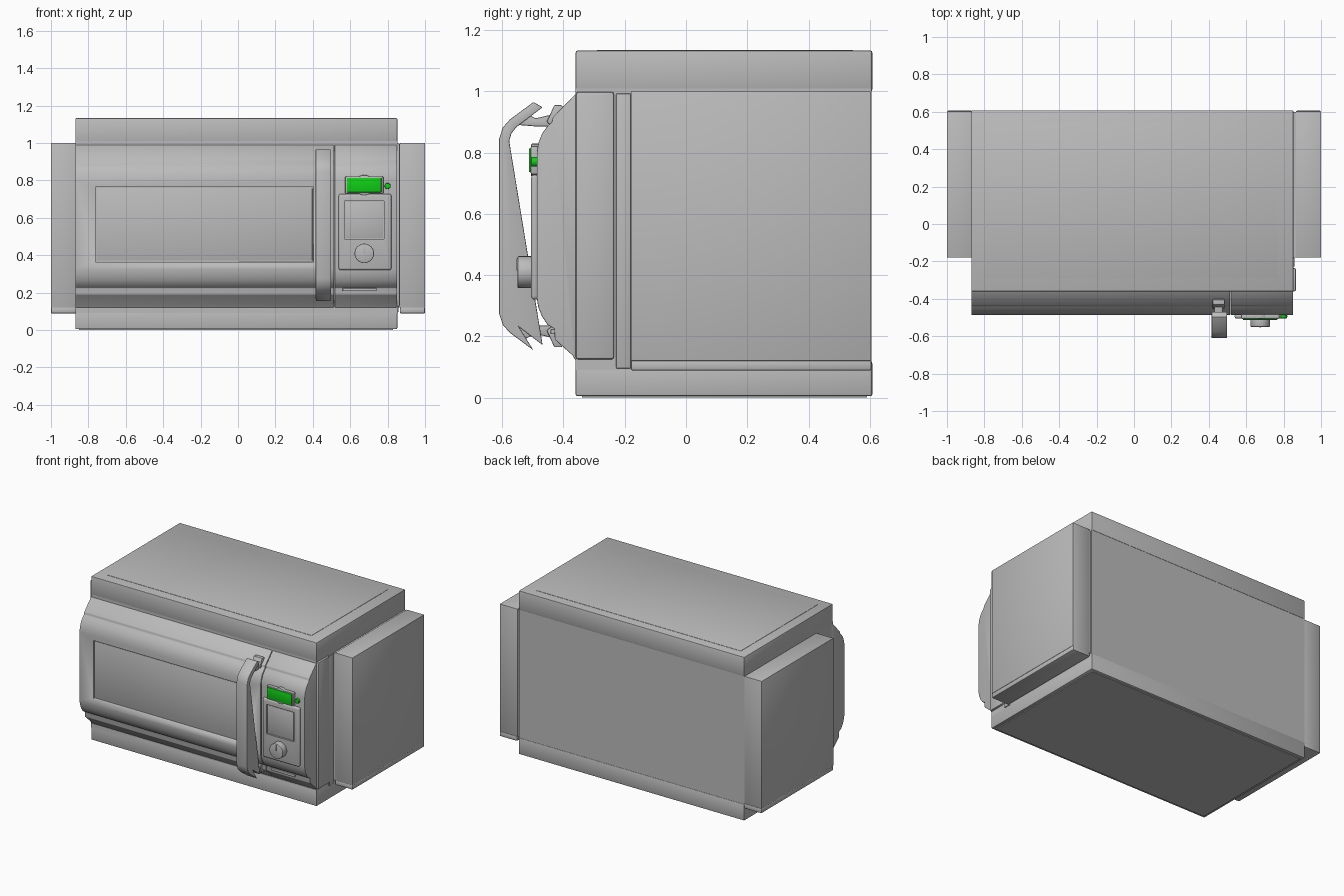
import bpy, bmesh, math
from mathutils import Matrix

cube = bpy.data.objects.get("Cube")
if cube:
    bpy.data.objects.remove(cube, do_unlink=True)


def material(name, rgb):
    mat = bpy.data.materials.new(name)
    mat.use_nodes = True
    mat.diffuse_color = (*rgb, 1)
    mat.node_tree.nodes["Principled BSDF"].inputs["Base Color"].default_value = (*rgb, 1)
    return mat


GREY = material("grey metal", (0.5, 0.5, 0.5))
GREEN = material("display green", (0.005, 0.62, 0.008))


def finish(name, bm, mat=GREY, bevel=0, segments=2):
    bmesh.ops.recalc_face_normals(bm, faces=bm.faces)
    mesh = bpy.data.meshes.new(name)
    bm.to_mesh(mesh)
    bm.free()
    mesh.materials.append(mat)
    obj = bpy.data.objects.new(name, mesh)
    bpy.context.collection.objects.link(obj)
    bpy.ops.object.select_all(action='DESELECT')
    obj.select_set(True)
    bpy.context.view_layer.objects.active = obj
    if bevel:
        mod = obj.modifiers.new("Rounded edges", 'BEVEL')
        mod.width, mod.segments, mod.limit_method = bevel, segments, 'ANGLE'
        bpy.ops.object.modifier_apply(modifier=mod.name)
    bpy.ops.object.shade_smooth_by_angle(angle=math.radians(32))
    return obj


def box(name, x, y, z, mat=GREY, bevel=0.004, segments=2):
    bm = bmesh.new()
    bmesh.ops.create_cube(bm, size=1)
    for v in bm.verts:
        v.co = [a + (c + 0.5) * (b - a) for c, (a, b) in zip(v.co, (x, y, z))]
    return finish(name, bm, mat, bevel, segments)


def extrude(name, points, x, bevel=0.003):
    """Sweep a y-z outline along x."""
    bm = bmesh.new()
    face = bm.faces.new([bm.verts.new((x[0], y, z)) for y, z in points])
    out = bmesh.ops.extrude_face_region(bm, geom=[face])
    bmesh.ops.translate(bm, vec=(x[1] - x[0], 0, 0),
                        verts=[g for g in out["geom"] if isinstance(g, bmesh.types.BMVert)])
    return finish(name, bm, GREY, bevel)


def disc(name, x, z, y, radius, mat=GREY, bevel=0.004):
    bm = bmesh.new()
    bmesh.ops.create_cone(bm, cap_ends=True, segments=32, radius1=radius, radius2=radius,
                          depth=y[1] - y[0],
                          matrix=Matrix.Translation((x, sum(y) / 2, z))
                          @ Matrix.Rotation(math.pi / 2, 4, 'X'))
    return finish(name, bm, mat, bevel)


def carve(obj, x, y, z):
    cutter = box("recess_cutter", x, y, z, bevel=0)
    cutter.hide_render = True
    mod = obj.modifiers.new("Recess", 'BOOLEAN')
    mod.operation, mod.object, mod.solver = 'DIFFERENCE', cutter, 'EXACT'
    bpy.context.view_layer.objects.active = obj
    bpy.ops.object.modifier_apply(modifier=mod.name)
    bpy.data.objects.remove(cutter, do_unlink=True)


# Casing
WIDTH = (-0.87, 0.852)
box("oven_body", WIDTH, (-0.36, 0.605), (0.09, 1.01), bevel=0)
box("top_cover", WIDTH, (-0.36, 0.608), (1.0, 1.133), bevel=0.006)
box("top_raised_panel", (-0.8, 0.765), (-0.29, 0.545), (1.12, 1.135), bevel=0.001)
box("base", WIDTH, (-0.36, 0.608), (0.005, 0.118), bevel=0.006)
box("underside_plate", (-0.85, 0.83), (-0.34, 0.59), (0, 0.02), bevel=0)

# Side housings with their bottom ledges
for side, x in (("right", (-1, -0.865)), ("left", (0.865, 1))):
    box(side + "_side_housing", x, (-0.18, 0.603), (0.12, 1.0), bevel=0.003)
    box(side + "_side_ledge", x, (-0.18, 0.606), (0.088, 0.123), bevel=0.008)
box("left_housing_joint", (0.84, 0.87), (-0.178, 0.598), (0.12, 0.995), bevel=0)
box("left_front_trim", (0.83, 0.866), (-0.36, -0.235), (0.125, 0.998), bevel=0.008)
box("left_rear_trim", (0.83, 0.858), (-0.228, -0.18), (0.095, 0.993))

# Bulging front, split into door and control section
front = [(-0.34, 0.997), (-0.362, 0.99), (-0.435, 0.915), (-0.438, 0.9), (-0.452, 0.887),
         (-0.47, 0.862), (-0.482, 0.832), (-0.487, 0.8),
         (-0.487, 0.325), (-0.482, 0.295), (-0.47, 0.265), (-0.452, 0.238), (-0.43, 0.225),
         (-0.428, 0.19), (-0.37, 0.138), (-0.36, 0.12), (-0.34, 0.12)]
door = extrude("door", front, (-0.87, 0.513))
control = extrude("control_section", front, (0.517, 0.85))
carve(door, (-0.763, 0.403), (-0.55, -0.472), (0.365, 0.766))
box("door_window", (-0.757, 0.397), (-0.478, -0.465), (0.371, 0.76), bevel=0.002)

# Handle, symmetric about its mid height
MID = 0.56


def flip(points):
    return [(y, 2 * MID - z) for y, z in points]


outer = [(-0.498, 0.965), (-0.575, 0.908), (-0.598, 0.882), (-0.61, 0.845)]
inner = [(-0.577, 0.838), (-0.57, 0.862), (-0.555, 0.882), (-0.468, 0.948)]
extrude("door_handle", outer + flip(outer)[::-1] + flip(inner) [:] + inner, (0.415, 0.497), 0.006)
bracket = [(-0.53, 0.93), (-0.49, 0.912), (-0.435, 0.925), (-0.42, 0.885), (-0.485, 0.885), (-0.545, 0.89)]
foot = [(-0.43, 0.955), (-0.405, 0.955), (-0.39, 0.92), (-0.43, 0.88), (-0.455, 0.9)]
for place, shape in (("upper", lambda p: p), ("lower", flip)):
    extrude(place + "_handle_bracket", shape(bracket), (0.43, 0.475), 0.004)
    extrude(place + "_handle_foot", shape(foot), (0.42, 0.485), 0.004)

# Control panel with its recessed square and dial
panel = box("control_panel", (0.538, 0.82), (-0.506, -0.48), (0.32, 0.728), bevel=0.012, segments=3)
carve(panel, (0.57, 0.78), (-0.55, -0.494), (0.487, 0.69))
box("panel_screen", (0.575, 0.775), (-0.499, -0.49), (0.492, 0.685), bevel=0.002)
disc("dial", 0.675, 0.41, (-0.55, -0.49), 0.052)
box("dial_pointer", (0.671, 0.679), (-0.554, -0.545), (0.415, 0.455), bevel=0.001)
box("lower_slot", (0.56, 0.74), (-0.442, -0.42), (0.208, 0.224), bevel=0.002)

# Lit display and indicator
box("display_housing", (0.572, 0.778), (-0.508, -0.48), (0.728, 0.822), bevel=0.008)
disc("display_crown", 0.675, 0.775, (-0.506, -0.48), 0.054)
box("display", (0.582, 0.767), (-0.513, -0.5), (0.736, 0.814), GREEN)
disc("indicator_light", 0.8, 0.77, (-0.505, -0.48), 0.016, GREEN)
